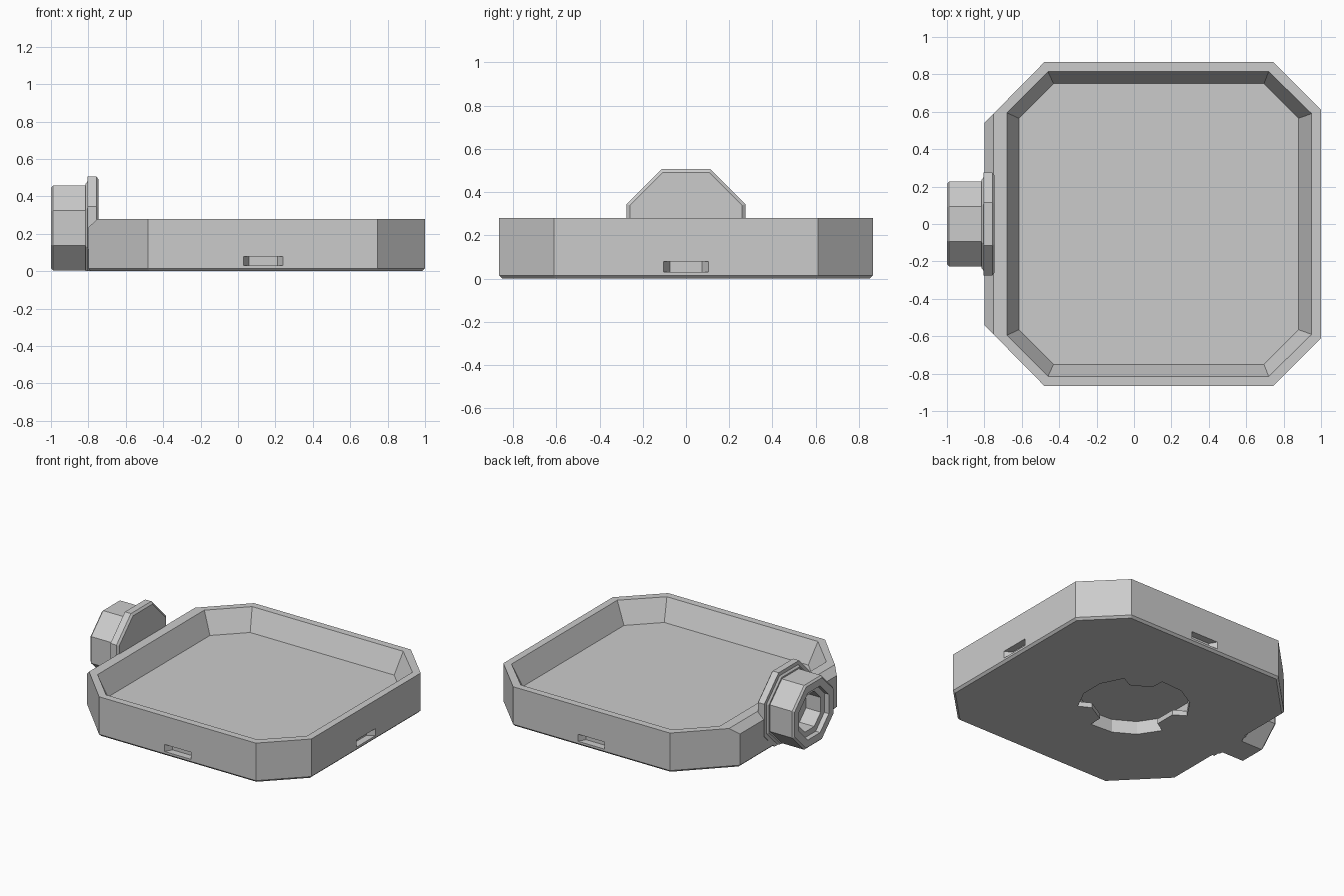
import bpy, bmesh
from math import radians, cos, sin, pi
from mathutils import Vector, Matrix

cube = bpy.data.objects.get("Cube")
if cube:
    bpy.data.objects.remove(cube, do_unlink=True)

grey = bpy.data.materials.new("light_grey")
grey.use_nodes = True
grey.diffuse_color = (0.6, 0.6, 0.6, 1)
grey.node_tree.nodes["Principled BSDF"].inputs["Base Color"].default_value = (0.6, 0.6, 0.6, 1)


def loft(name, rings, clip=None):
    """Closed solid through equal-length rings; clip = (point, normal) cuts one side off."""
    bm = bmesh.new()
    rows = [[bm.verts.new(p) for p in ring] for ring in rings]
    n = len(rows[0])
    for a, b in zip(rows, rows[1:]):
        for i in range(n):
            j = (i + 1) % n
            bm.faces.new((a[i], a[j], b[j], b[i]))
    bm.faces.new(rows[0])
    bm.faces.new(rows[-1])
    if clip:
        bmesh.ops.bisect_plane(bm, geom=bm.verts[:] + bm.edges[:] + bm.faces[:],
                               plane_co=clip[0], plane_no=clip[1], clear_outer=True)
        bmesh.ops.holes_fill(bm, edges=[e for e in bm.edges if e.is_boundary], sides=0)
    bmesh.ops.recalc_face_normals(bm, faces=bm.faces[:])
    mesh = bpy.data.meshes.new(name)
    bm.to_mesh(mesh)
    bm.free()
    mesh.materials.append(grey)
    obj = bpy.data.objects.new(name, mesh)
    bpy.context.collection.objects.link(obj)
    return obj


def cut(target, cutter):
    cutter.hide_render = True
    mod = target.modifiers.new("cut", "BOOLEAN")
    mod.operation = "DIFFERENCE"
    mod.solver = "EXACT"
    mod.object = cutter
    bpy.context.view_layer.objects.active = target
    bpy.ops.object.modifier_apply(modifier=mod.name)
    bpy.data.objects.remove(cutter, do_unlink=True)


def octagon(x0, xa, xb, x1, y, y0, y1, z):
    """Cut-corner rectangle, symmetric front to back."""
    half = [(x0, y0), (xa, y), (xb, y), (x1, y1)]
    return [(px, py, z) for px, py in half] + [(px, -py, z) for px, py in reversed(half)]


def lathe(profile, sides, centre_z):
    """Rings around the x axis, sized by distance to the flats."""
    rings = []
    for x, r in profile:
        r /= cos(pi / sides)
        angles = [(i + 0.5) * 2 * pi / sides for i in range(sides)]
        rings.append([(x, r * cos(a), centre_z + r * sin(a)) for a in angles])
    return rings


# Tray body with a sloped recess and a bevel on the knob side
body = loft("tray_body", [
    octagon(-0.785, -0.475, 0.74, 0.985, 0.85, 0.535, 0.605, 0),
    octagon(-0.80, -0.48, 0.745, 1.0, 0.865, 0.54, 0.61, 0.015),
    octagon(-0.80, -0.48, 0.745, 1.0, 0.865, 0.54, 0.61, 0.28),
    octagon(-0.68, -0.46, 0.72, 0.95, 0.815, 0.595, 0.59, 0.28),
    octagon(-0.615, -0.43, 0.695, 0.88, 0.75, 0.565, 0.565, 0.13),
], clip=((-0.75, 0, 0.28), (-0.045, 0, 0.05)))


# Slots with slanted ends in the front, back and left sides
def slot(centre, turn):
    place = Matrix.Translation(centre) @ Matrix.Rotation(radians(turn), 4, "Z")
    rings = []
    for y, w in ((-0.02, 0.105), (0, 0.105), (0.05, 0.075)):
        rings.append([place @ Vector(p) for p in
                      ((-w, y, 0.03), (w, y, 0.03), (w, y, 0.08), (-w, y, 0.08))])
    cut(body, loft("slot_cutter", rings))


slot((0.135, -0.865, 0), 0)
slot((0.135, 0.865, 0), 180)
slot((1.0, 0, 0), 90)

# Three-lobed locking socket in the underside, wider behind its lips
lobe = [(-40, 0.36), (-13, 0.36), (13, 0.36), (40, 0.36)]
lips = [(44, 0.27), (76, 0.27)]


def socket(points, z0, z1, grow):
    polar = [(radians(a + 120 * k), r + grow) for k in range(3) for a, r in points]
    rings = [[(r * cos(a), r * sin(a), z) for a, r in polar] for z in (z0, z1)]
    cut(body, loft("socket_cutter", rings))


socket(lobe + lips, -0.05, 0.04, 0)
socket(lobe, 0.035, 0.095, 0.003)

# Eight-sided knob with a flange, flat at the base
knob = loft("side_knob", lathe([
    (-1.0, 0.215), (-0.988, 0.227), (-0.815, 0.227), (-0.815, 0.237), (-0.804, 0.25),
    (-0.804, 0.275), (-0.757, 0.275), (-0.745, 0.26)], 8, 0.231),
    clip=((0, 0, 0.002), (0, 0, -1)))

# Stepped bore in the knob face
cut(knob, loft("bore_cutter", lathe([
    (-1.05, 0.165), (-0.965, 0.165), (-0.965, 0.125), (-0.85, 0.125)], 8, 0.231)))
